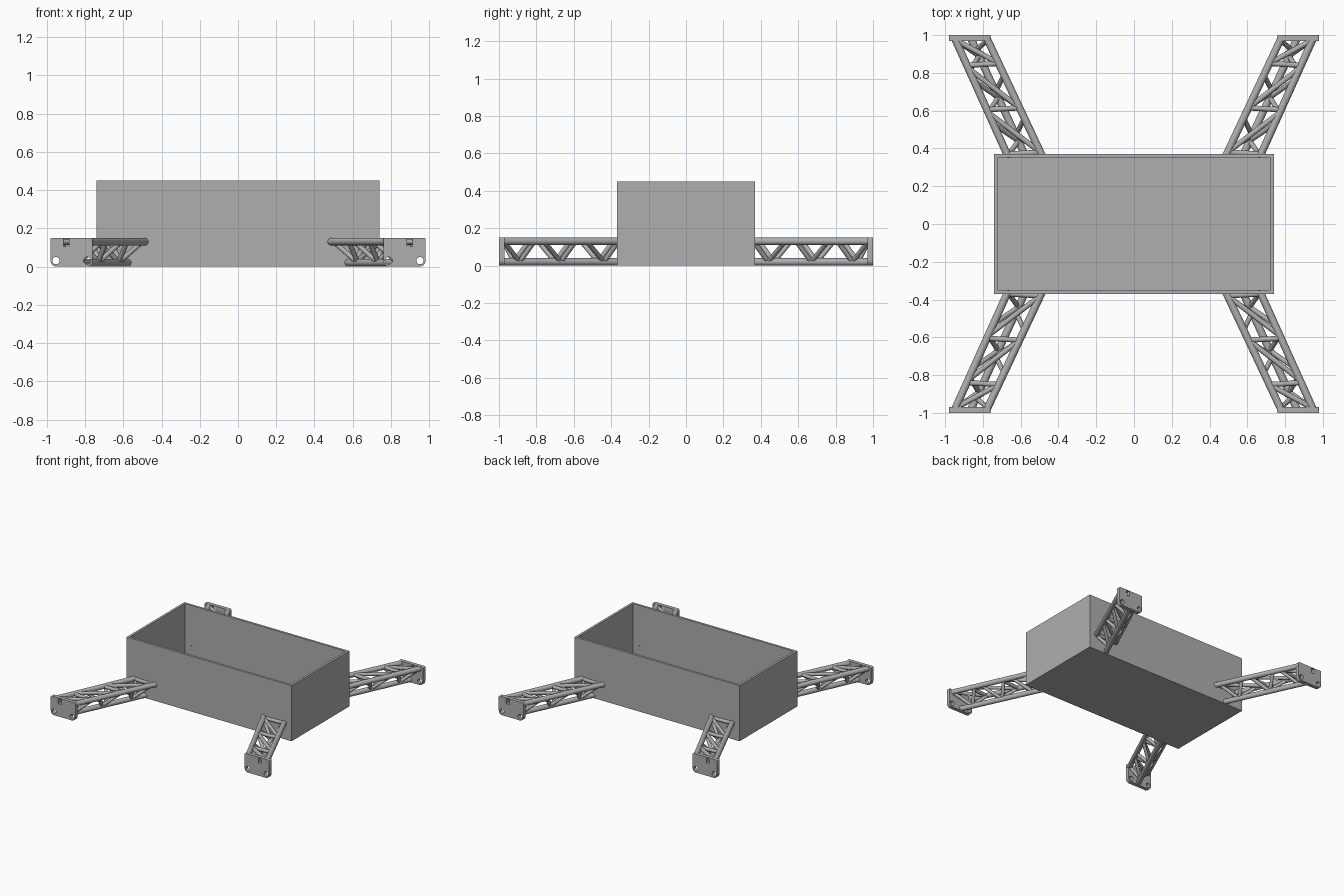
import bpy, bmesh, math
from mathutils import Vector

cube = bpy.data.objects.get("Cube")
if cube:
    bpy.data.objects.remove(cube, do_unlink=True)

grey = bpy.data.materials.new("plain grey")
grey.use_nodes = True
grey.diffuse_color = (0.43, 0.43, 0.43, 1)
grey.node_tree.nodes["Principled BSDF"].inputs["Base Color"].default_value = grey.diffuse_color


def add_object(name, bm):
    bmesh.ops.recalc_face_normals(bm, faces=bm.faces)
    mesh = bpy.data.meshes.new(name)
    bm.to_mesh(mesh)
    bm.free()
    mesh.materials.append(grey)
    obj = bpy.data.objects.new(name, mesh)
    bpy.context.collection.objects.link(obj)
    return obj


def add_rod(bm, a, b, radius, sides=16):
    """Closed cylinder between two points."""
    a, b = Vector(a), Vector(b)
    made = bmesh.ops.create_cone(bm, cap_ends=True, segments=sides, radius1=radius,
                                 radius2=radius, depth=(b - a).length)
    turn = (b - a).to_track_quat('Z', 'Y').to_matrix().to_4x4()
    bmesh.ops.transform(bm, matrix=turn, verts=made["verts"])
    bmesh.ops.translate(bm, vec=(a + b) / 2, verts=made["verts"])


def smooth(obj):
    bpy.ops.object.select_all(action='DESELECT')
    obj.select_set(True)
    bpy.context.view_layer.objects.active = obj
    bpy.ops.object.shade_smooth_by_angle(angle=math.radians(35))


# Open tray: inset the top face, then push it down to the floor
bm = bmesh.new()
bmesh.ops.create_cube(bm, size=1)
bmesh.ops.scale(bm, vec=(1.48, 0.74, 0.45), verts=bm.verts)
bmesh.ops.translate(bm, vec=(0, 0, 0.225), verts=bm.verts)
top = max(bm.faces, key=lambda f: f.calc_center_median().z)
bmesh.ops.inset_region(bm, faces=[top], thickness=0.027)
floor = bmesh.ops.extrude_discrete_faces(bm, faces=[top])["faces"][0]
bmesh.ops.translate(bm, vec=(0, 0, -0.423), verts=floor.verts)
add_object("tray", bm)

# Arm chords as (x at the plate, x at the tray, height)
Y_END, Y_TRAY = 0.985, 0.36
CHORDS = {"outer": (0.95, 0.668, 0.13), "inner": (0.78, 0.486, 0.13), "lower": (0.865, 0.575, 0.02)}


def on_chord(name, y):
    x_end, x_tray, z = CHORDS[name]
    t = (y - Y_TRAY) / (Y_END - Y_TRAY)
    return Vector((x_tray + (x_end - x_tray) * t, y, z))


def build_truss(name, sx, sy):
    bm = bmesh.new()
    for chord in CHORDS:
        add_rod(bm, on_chord(chord, Y_TRAY), on_chord(chord, Y_END), 0.02)
    # Cross ties and diagonals between the two upper chords
    for y in (0.37, 0.605, 0.84):
        add_rod(bm, on_chord("outer", y), on_chord("inner", y + 0.01), 0.014, 12)
        far = min(y + 0.22, 0.975)
        add_rod(bm, on_chord("inner", y + 0.01), on_chord("outer", far), 0.014, 12)
    # Zigzag webs down to the lower chord
    for side, shift in (("outer", 0), ("inner", 0.03)):
        for y in (0.44, 0.67, 0.89):
            low = on_chord("lower", y + shift)
            add_rod(bm, low, on_chord(side, y - 0.08 + shift), 0.013, 12)
            add_rod(bm, low, on_chord(side, min(y + 0.09 + shift, 0.975)), 0.013, 12)
    bmesh.ops.scale(bm, vec=(sx, sy, 1), verts=bm.verts)
    smooth(add_object(name, bm))


def add_loop(curve, points):
    spline = curve.splines.new('POLY')
    spline.points.add(len(points) - 1)
    for p, (x, z) in zip(spline.points, points):
        p.co = (x, z, 0, 1)
    spline.use_cyclic_u = True


def arc(cx, cz, r, start, end, steps):
    angles = [math.radians(start + (end - start) * i / steps) for i in range(steps + 1)]
    return [(cx + r * math.cos(a), cz + r * math.sin(a)) for a in angles]


def build_plate(name, sx, sy):
    # Rounded outline with two bolt holes and a slot
    curve = bpy.data.curves.new(name, 'CURVE')
    curve.dimensions, curve.fill_mode, curve.extrude = '2D', 'BOTH', 0.015
    add_loop(curve, arc(0.79, 0.03, 0.03, 180, 270, 8) + arc(0.95, 0.03, 0.03, 270, 360, 8)
             + arc(0.972, 0.142, 0.008, 0, 90, 4) + arc(0.768, 0.142, 0.008, 90, 180, 4))
    for x in (0.788, 0.952):
        add_loop(curve, arc(x, 0.031, 0.019, 0, 345, 23))
    add_loop(curve, [(0.883, 0.104), (0.913, 0.104), (0.913, 0.146), (0.883, 0.146)])
    temp = bpy.data.objects.new(name, curve)
    bpy.context.collection.objects.link(temp)
    mesh = bpy.data.meshes.new_from_object(temp.evaluated_get(bpy.context.evaluated_depsgraph_get()))
    bm = bmesh.new()
    bm.from_mesh(mesh)
    bpy.data.objects.remove(temp, do_unlink=True)
    bpy.data.meshes.remove(mesh)
    bmesh.ops.remove_doubles(bm, verts=bm.verts, dist=0.0002)
    for v in bm.verts:
        x, z, depth = v.co
        v.co = (sx * x, sy * (0.985 + depth), z)
    smooth(add_object(name, bm))


# Four mirrored arms
for sy, end in ((-1, "front"), (1, "back")):
    for sx, side in ((-1, "right"), (1, "left")):
        build_truss(f"{end}_{side}_arm_truss", sx, sy)
        build_plate(f"{end}_{side}_end_plate", sx, sy)
